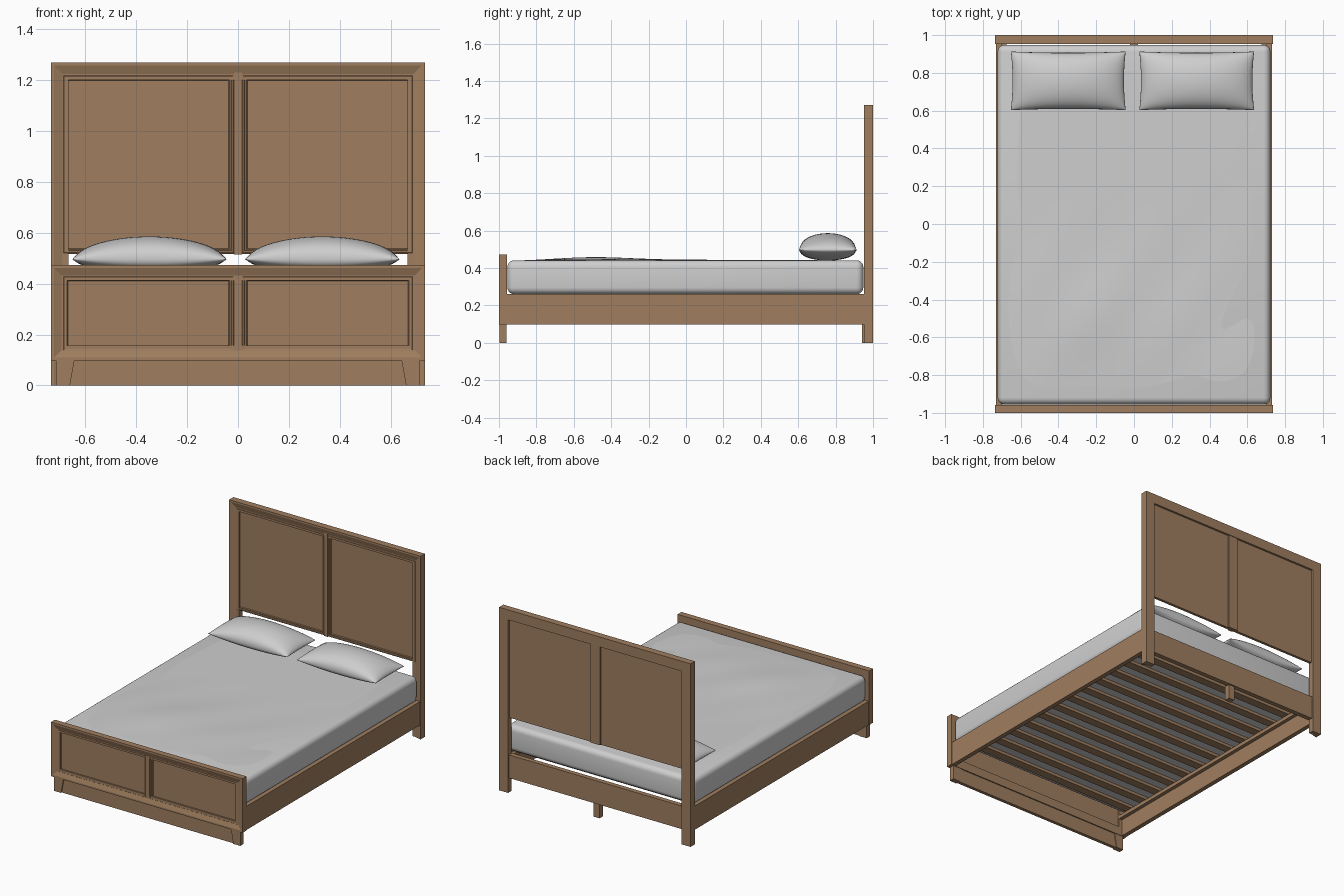
import bpy, bmesh, math

if "Cube" in bpy.data.objects:
    bpy.data.objects.remove(bpy.data.objects["Cube"])


def material(name, rgb):
    m = bpy.data.materials.new(name)
    m.diffuse_color = (*rgb, 1)
    m.use_nodes = True
    m.node_tree.nodes["Principled BSDF"].inputs["Base Color"].default_value = m.diffuse_color
    return m


WOOD = material("warm brown wood", (0.35, 0.21, 0.115))
LINEN = material("light grey linen", (0.62, 0.62, 0.62))


def finish(name, bm, mat, smooth=None):
    bmesh.ops.recalc_face_normals(bm, faces=bm.faces)
    me = bpy.data.meshes.new(name)
    bm.to_mesh(me)
    bm.free()
    me.materials.append(mat)
    ob = bpy.data.objects.new(name, me)
    bpy.context.collection.objects.link(ob)
    if smooth:
        bpy.ops.object.select_all(action='DESELECT')
        ob.select_set(True)
        bpy.context.view_layer.objects.active = ob
        bpy.ops.object.shade_smooth_by_angle(angle=math.radians(smooth))
    return ob


def box(name, x0, x1, y0, y1, z0, z1, mat=WOOD, bevel=0):
    bm = bmesh.new()
    bmesh.ops.create_cube(bm, size=1)
    for v in bm.verts:
        v.co = (x0 + (v.co.x + .5) * (x1 - x0), y0 + (v.co.y + .5) * (y1 - y0),
                z0 + (v.co.z + .5) * (z1 - z0))
    if bevel:
        bmesh.ops.bevel(bm, geom=bm.edges[:], offset=bevel, segments=5,
                        profile=0.5, affect='EDGES')
    return finish(name, bm, mat, 40 if bevel else None)


def frame(name, x0, x1, z0, z1, profile, open_bottom=False):
    """Mitred frame: profile points are (inset from outer edge, y)."""
    bm = bmesh.new()
    rings = []
    for d, y in profile:
        b = z0 if open_bottom else z0 + d
        rings.append([bm.verts.new(p) for p in (
            (x0 + d, y, b), (x0 + d, y, z1 - d), (x1 - d, y, z1 - d), (x1 - d, y, b))])
    n = len(rings)
    for i in range(n):
        a, c = rings[i], rings[(i + 1) % n]
        for k in range(3 if open_bottom else 4):
            j = (k + 1) % 4
            bm.faces.new((a[k], a[j], c[j], c[k]))
    if open_bottom:
        bm.faces.new([r[0] for r in rings])
        bm.faces.new([r[3] for r in rings])
    return finish(name, bm, WOOD)


def moulding(name, x0, x1, z0, z1, y):
    """Raised bead around a panel whose face lies at y."""
    frame(name, x0, x1, z0, z1, [(0, y + .003), (0, y - .007), (.005, y - .011),
                                 (.011, y - .009), (.013, y - .004), (.018, y - .005),
                                 (.022, y), (.022, y + .003)])


# headboard: open frame with legs, panel, stiles, mouldings
frame("headboard_frame", -.735, .735, 0, 1.27,
      [(0, 1), (0, .953), (.012, .953), (.045, .964), (.069, .964), (.069, 1)], True)
box("headboard_panel", -.67, .67, .974, .986, .517, 1.205)
box("headboard_front_stile", -.015, .015, .962, .975, .515, 1.232)
box("headboard_back_stile", -.037, .037, .985, .996, .517, 1.205)
box("headboard_lower_rail", -.67, .67, .957, .99, .1, .26)
box("head_centre_leg", -.022, .022, .94, .98, 0, .12)

# footboard: closed frame, panel, stiles
frame("footboard_frame", -.735, .735, .098, .473,
      [(0, -.957), (0, -1), (.012, -1), (.04, -.989), (.06, -.989), (.06, -.957)])
box("footboard_panel", -.68, .68, -.979, -.965, .15, .42)
box("footboard_front_stile", -.015, .015, -.991, -.978, .137, .432)
box("footboard_apron", -.7, .7, -.988, -.965, 0, .1)

for s, side in ((-1, "left"), (1, "right")):
    a, b = sorted((s * .015, s * .69))
    moulding("headboard_moulding_" + side, a, b, .517, 1.222, .974)
    moulding("footboard_moulding_" + side, a, b, .135, .432, -.979)
    a, b = sorted((s * .7, s * .731))
    box("side_rail_" + side, a, b, -.96, .955, .098, .262)
    a, b = sorted((s * .675, s * .702))
    box("slat_ledge_" + side, a, b, -.955, .955, .215, .24)
    # tapered front foot
    leg = box("front_leg_" + side, *sorted((s * .643, s * .715)), -.996, -.96, 0, .1)
    for v in leg.data.vertices:
        if v.co.z < .05 and abs(v.co.x) < .68:
            v.co.x = s * .661

# slats under the mattress
for i in range(13):
    y = -.86 + i * 1.72 / 12
    box(f"slat_{i + 1}", -.702, .702, y - .03, y + .03, .24, .26)

# mattress
box("mattress", -.722, .722, -.955, .948, .26, .441, LINEN, .036)


def grid(bm, nu, nv, fn):
    vs = [[bm.verts.new(fn(-1 + 2 * i / nu, -1 + 2 * j / nv)) for j in range(nv + 1)]
          for i in range(nu + 1)]
    for i in range(nu):
        for j in range(nv):
            bm.faces.new((vs[i][j], vs[i + 1][j], vs[i + 1][j + 1], vs[i][j + 1]))


# softly wrinkled top sheet
def sheet(u, v):
    x, y = .69 * u, -.003 + .915 * v
    w = (1 - u ** 6) * (1 - v ** 6)
    swell = .013 * math.exp(-((x + .25) / .4) ** 2 - ((y + .5) / .3) ** 2)
    fold = .0025 * math.sin(13 * (x - .7 * y)) * math.exp(-((y + .4) / .45) ** 2)
    return (x, y, .439 + w * (.004 + swell + fold))


bm = bmesh.new()
grid(bm, 40, 50, sheet)
sheet_ob = finish("top_sheet", bm, LINEN, 60)
if sheet_ob.data.polygons[0].normal.z < 0:
    sheet_ob.data.flip_normals()

# pillows: two bulging halves meeting at a pinched seam
for cx, side in ((-.348, "left"), (.332, "right")):
    bm = bmesh.new()
    for sign, h in ((1, .09), (-1, .056)):
        def half(u, v):
            u, v = math.sin(u * math.pi / 2), math.sin(v * math.pi / 2)
            bulge = max(0, 1 - u * u) ** .55 * max(0, 1 - v * v) ** .42
            return (cx + .304 * u * (1 - .03 * (1 - v * v)),
                    .758 + .155 * v * (1 - .04 * (1 - u * u)),
                    .496 + sign * h * bulge)
        grid(bm, 28, 20, half)
    bmesh.ops.remove_doubles(bm, verts=bm.verts[:], dist=1e-5)
    finish("pillow_" + side, bm, LINEN, 70)
